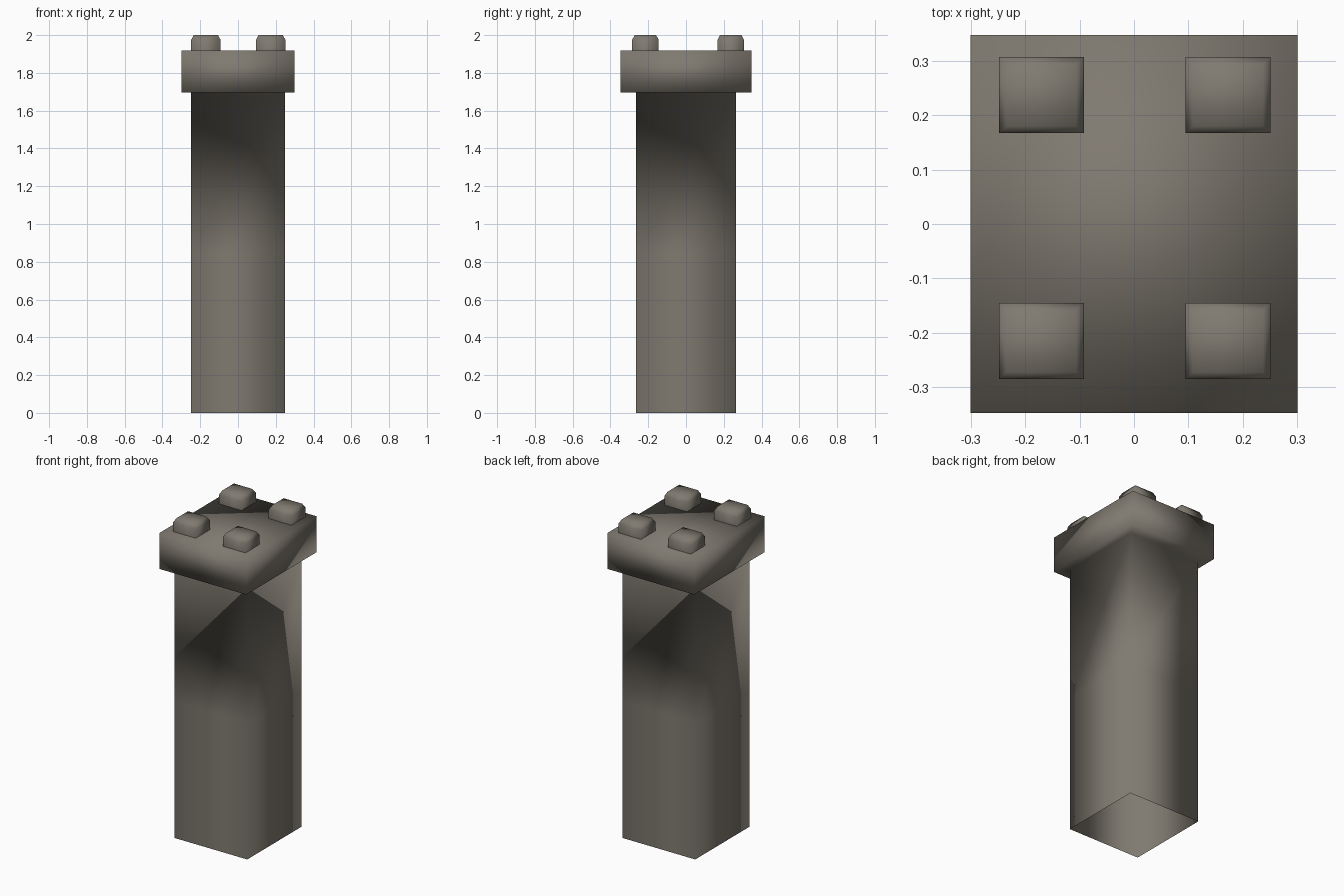
import bpy

if "Cube" in bpy.data.objects:
    bpy.data.objects.remove(bpy.data.objects["Cube"])

# Single weathered stone colour
stone = bpy.data.materials.new("warm_grey_stone")
stone.diffuse_color = (0.215, 0.195, 0.163, 1.0)
stone.use_nodes = True
stone.node_tree.nodes["Principled BSDF"].inputs["Base Color"].default_value = stone.diffuse_color


def box_rings(name, rings, cx=0.0, cy=0.0):
    """Stack rectangular rings (half x, half y, z); open below, closed on top."""
    verts, faces = [], []
    for hx, hy, z in rings:
        verts += [(cx + sx * hx, cy + sy * hy, z)
                  for sx, sy in ((-1, -1), (1, -1), (1, 1), (-1, 1))]
    for r in range(len(rings) - 1):
        a, b = r * 4, r * 4 + 4
        for i in range(4):
            j = (i + 1) % 4
            faces.append((a + i, a + j, b + j, b + i))
    n = len(verts)
    faces.append((n - 4, n - 3, n - 2, n - 1))
    mesh = bpy.data.meshes.new(name)
    mesh.from_pydata(verts, [], faces)
    mesh.materials.append(stone)
    mesh.shade_smooth()
    obj = bpy.data.objects.new(name, mesh)
    bpy.context.collection.objects.link(obj)
    return obj


# Pillar shaft flowing into the overhanging cap, softly shaded throughout
box_rings("pillar_and_cap", [
    (0.25, 0.266, 0.0),
    (0.25, 0.266, 0.85),
    (0.25, 0.266, 1.695),
    (0.30, 0.347, 1.695),
    (0.30, 0.347, 1.918),
])

# Four small blocks with chamfered tops
for side, x in (("left", -0.17), ("right", 0.173)):
    for end, y in (("front", -0.215), ("back", 0.237)):
        box_rings(f"stud_{end}_{side}", [
            (0.078, 0.07, 1.91),
            (0.078, 0.07, 1.975),
            (0.064, 0.057, 2.0),
        ], x, y)
